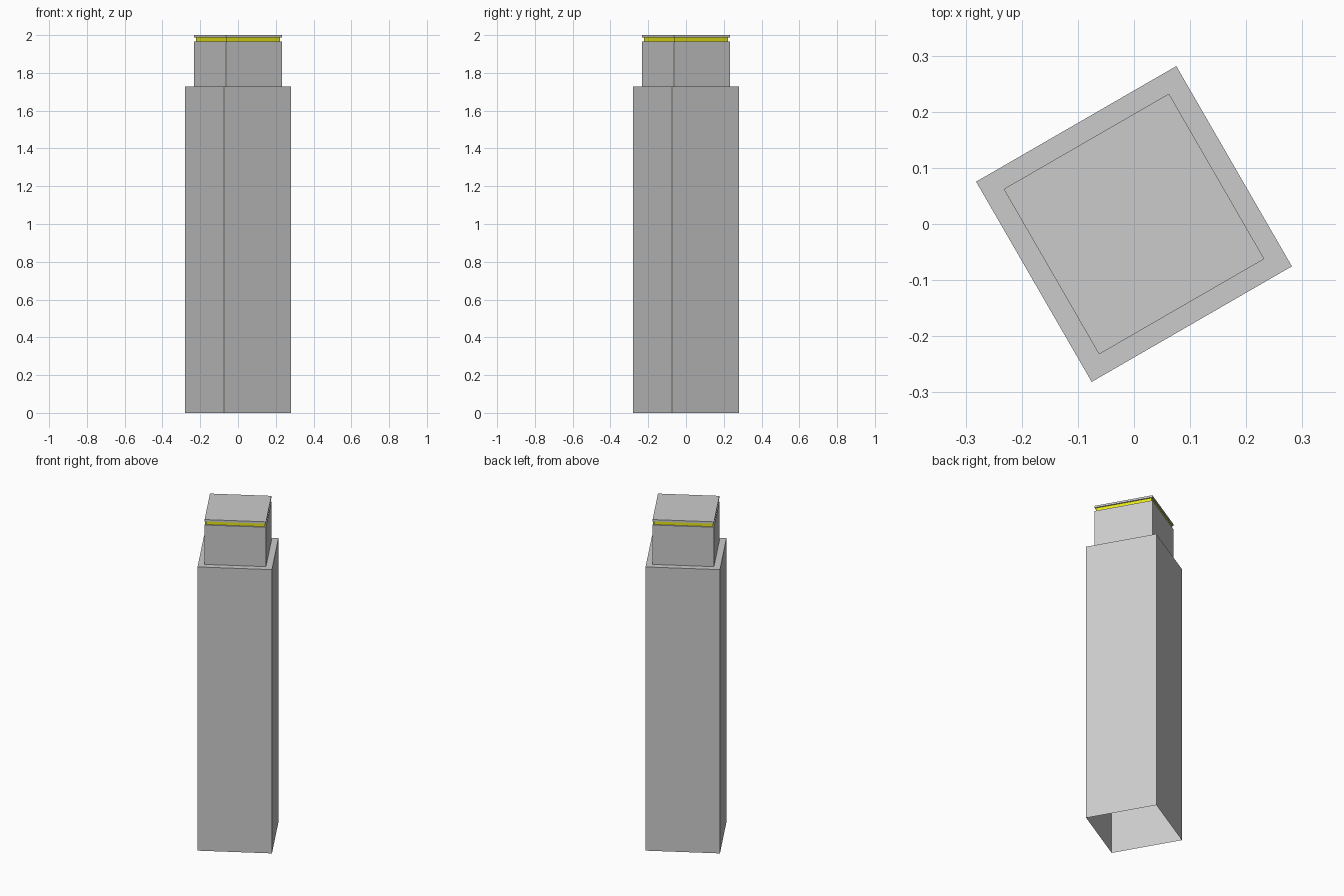
import bpy, bmesh, math
from mathutils import Matrix

cube = bpy.data.objects.get("Cube")
if cube:
    bpy.data.objects.remove(cube, do_unlink=True)


def make_material(name, color):
    mat = bpy.data.materials.new(name)
    mat.use_nodes = True
    mat.diffuse_color = color
    mat.node_tree.nodes["Principled BSDF"].inputs["Base Color"].default_value = color
    return mat


grey = make_material("concrete grey", (0.6, 0.6, 0.6, 1))
yellow = make_material("band yellow", (0.8, 0.8, 0.01, 1))
TURN = Matrix.Rotation(math.radians(30), 4, "Z")


def square_block(name, half, bottom, top, mat, open_down=False, open_up=False):
    """Square block turned about z, optionally without its end faces."""
    bm = bmesh.new()
    size = Matrix.Diagonal((2 * half, 2 * half, top - bottom, 1))
    place = Matrix.Translation((0, 0, (bottom + top) / 2))
    bmesh.ops.create_cube(bm, size=1, matrix=place @ TURN @ size)
    bm.normal_update()
    ends = [f for f in bm.faces
            if (open_down and f.normal.z < -0.5) or (open_up and f.normal.z > 0.5)]
    bmesh.ops.delete(bm, geom=ends, context="FACES")
    mesh = bpy.data.meshes.new(name)
    bm.to_mesh(mesh)
    bm.free()
    mesh.materials.append(mat)
    obj = bpy.data.objects.new(name, mesh)
    bpy.context.collection.objects.link(obj)
    return obj


# Hollow tower shaft, open underneath
square_block("tower_shaft", 0.206, 0, 1.727, grey, open_down=True)
# Narrower upper storey
square_block("upper_storey", 0.17, 1.727, 1.967, grey, open_down=True)
# Recessed coloured band below the roof
square_block("recessed_band", 0.163, 1.967, 1.988, yellow, open_down=True, open_up=True)
# Thin roof slab
square_block("roof_slab", 0.17, 1.988, 2.0, grey)
